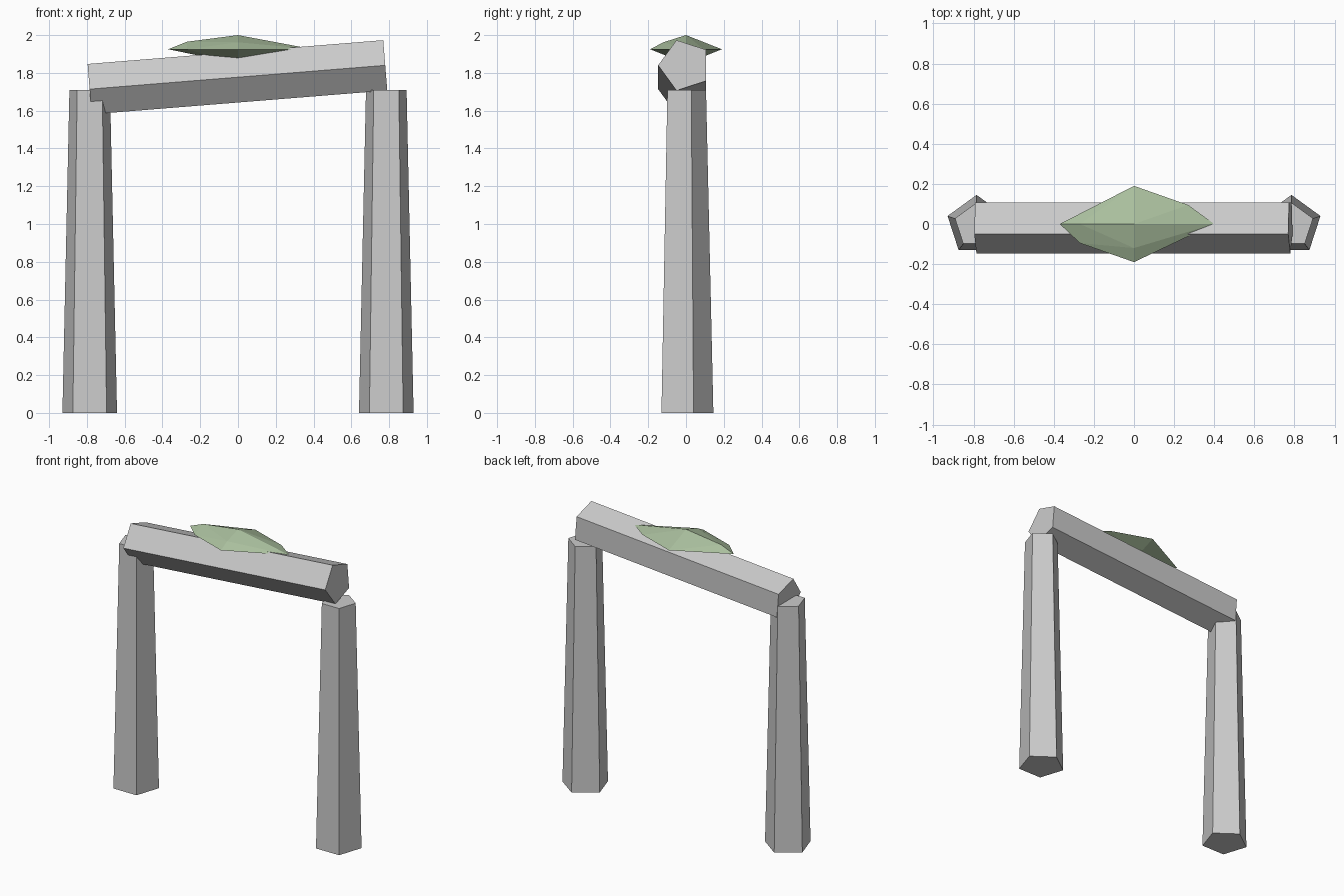
import bpy, bmesh
from math import radians, pi
from mathutils import Matrix

if "Cube" in bpy.data.objects:
    bpy.data.objects.remove(bpy.data.objects["Cube"])

Y = -0.007  # shared depth offset of the stones


def add_object(name, bm):
    bmesh.ops.recalc_face_normals(bm, faces=bm.faces)
    mesh = bpy.data.meshes.new(name)
    bm.to_mesh(mesh)
    bm.free()
    obj = bpy.data.objects.new(name, mesh)
    bpy.context.collection.objects.link(obj)
    return obj


def stone(name, r1, r2, length, matrix):
    """Five-sided stone, centred on its axis."""
    bm = bmesh.new()
    bmesh.ops.create_cone(bm, cap_ends=True, segments=5,
                          radius1=r1, radius2=r2, depth=length)
    # make sure a corner points to +y
    v = max(bm.verts, key=lambda v: v.co.y)
    if abs(v.co.x) > 1e-4:
        bmesh.ops.rotate(bm, verts=bm.verts, matrix=Matrix.Rotation(pi / 2, 3, 'Z'))
        v = max(bm.verts, key=lambda v: v.co.y)
        if abs(v.co.x) > 1e-4:
            bmesh.ops.rotate(bm, verts=bm.verts, matrix=Matrix.Rotation(pi, 3, 'Z'))
    bm.transform(matrix)
    return add_object(name, bm)


# Tapered uprights
for name, x in (("left_post", -0.785), ("right_post", 0.785)):
    stone(name, 0.152, 0.113, 1.71, Matrix.Translation((x, Y, 0.855)))

# Tilted lintel, one corner facing the front
stone("lintel", 0.1405, 0.1405, 1.57,
      Matrix.Translation((-0.003, Y, 1.777))
      @ Matrix.Rotation(radians(90 - 4.6), 4, 'Y')
      @ Matrix.Rotation(pi, 4, 'Z'))

# Moss patch: flattened irregular octahedron with a few bulged edges
bm = bmesh.new()
for co in ((-0.37, 0, 0), (0.40, 0, 0), (0, -0.19, 0), (0, 0.19, 0),
           (0, 0, 0.075), (0, 0, -0.075),
           (-0.27, 0, 0.04), (-0.27, -0.095, 0), (0, -0.12, 0.037),
           (0.27, 0.095, 0)):
    bm.verts.new(co)
bmesh.ops.convex_hull(bm, input=bm.verts)
bm.transform(Matrix.Translation((0, 0, 1.925)))
moss = add_object("moss_patch", bm)
mat = bpy.data.materials.new("moss_green")
mat.diffuse_color = (0.40, 0.52, 0.34, 1)
mat.use_nodes = True
mat.node_tree.nodes["Principled BSDF"].inputs["Base Color"].default_value = mat.diffuse_color
moss.data.materials.append(mat)
